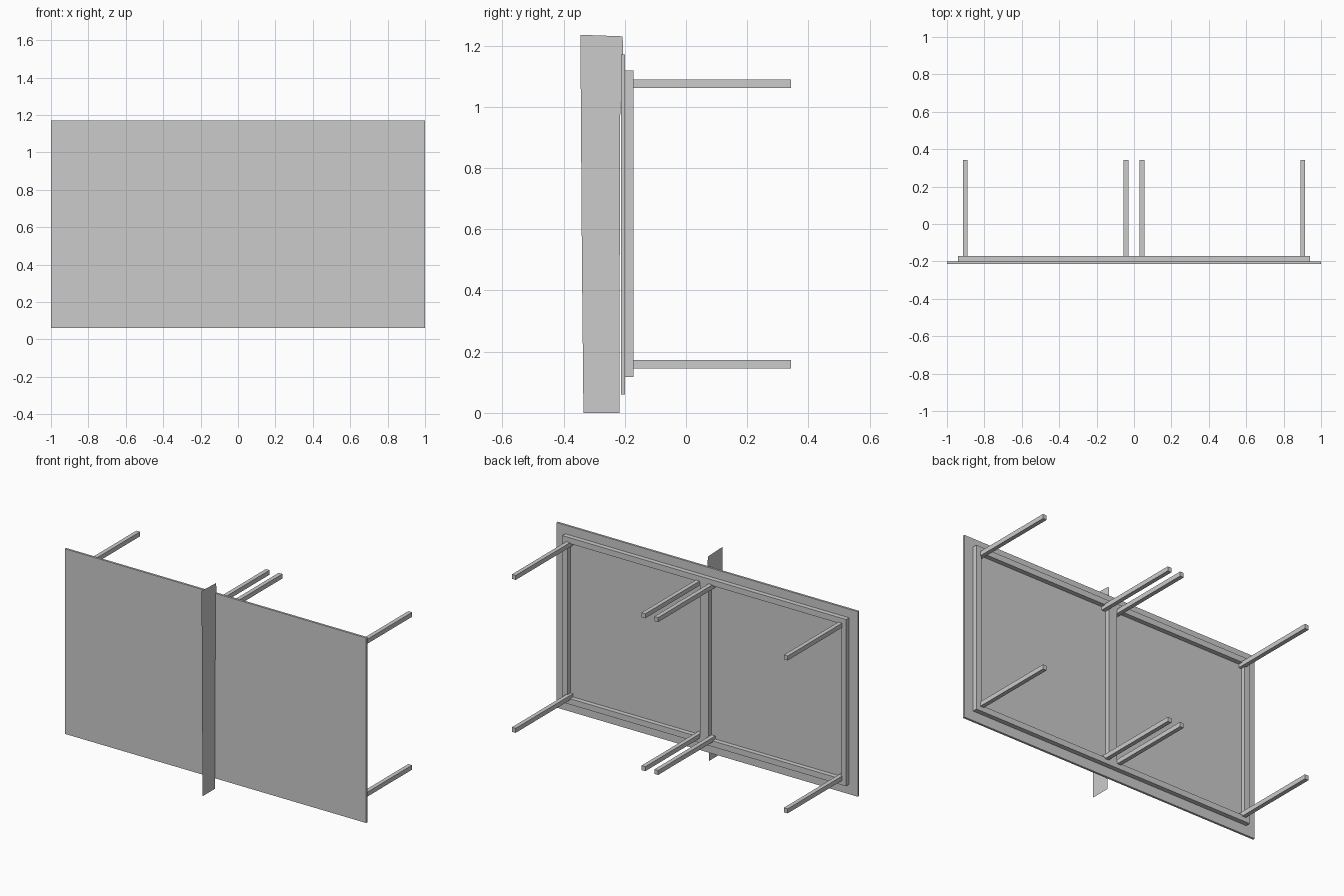
import bpy

if "Cube" in bpy.data.objects:
    bpy.data.objects.remove(bpy.data.objects["Cube"])


def box(name, x, y, z):
    """Axis-aligned box from (min, max) ranges."""
    bpy.ops.mesh.primitive_cube_add(
        size=1, location=[(a + b) / 2 for a, b in (x, y, z)])
    ob = bpy.context.object
    ob.name = name
    ob.scale = [b - a for a, b in (x, y, z)]
    bpy.ops.object.transform_apply(location=False, rotation=False, scale=True)
    return ob


# Table top, tipped on its side
box("table_top", (-1, 1), (-0.213, -0.2), (0.06, 1.17))

# Support frame behind the top
fx, rail, z0, z1 = 0.942, 0.035, 0.118, 1.118
fy = (-0.2, -0.172)
box("frame_bottom_rail", (-fx, fx), fy, (z0, z0 + rail))
box("frame_top_rail", (-fx, fx), fy, (z1 - rail, z1))
for side, s in (("left", -1), ("right", 1)):
    xs = sorted((s * fx, s * (fx - rail)))
    box(f"frame_{side}_rail", xs, fy, (z0 + rail, z1 - rail))
box("frame_centre_rail", (-0.028, 0.028), fy, (z0 + rail, z1 - rail))

# Eight legs: outer and inner pairs on each half
for side, s in (("left", -1), ("right", 1)):
    for place, xa, xb in (("outer", 0.89, 0.915), ("inner", 0.03, 0.055)):
        for level, z in (("lower", (0.145, 0.172)), ("upper", (1.062, 1.089))):
            box(f"{place}_leg_{side}_{level}",
                sorted((s * xa, s * xb)), (-0.2, 0.343), z)

# Net: a thin, slightly uneven sheet with no thickness
outline = [(-0.335, 0.0), (-0.218, 0.0), (-0.215, 0.97), (-0.205, 1.2),
           (-0.208, 1.23), (-0.345, 1.235), (-0.34, 0.5)]
mesh = bpy.data.meshes.new("net")
mesh.from_pydata([(0, y, z) for y, z in outline], [],
                 [tuple(range(len(outline)))])
net = bpy.data.objects.new("net", mesh)
bpy.context.collection.objects.link(net)
